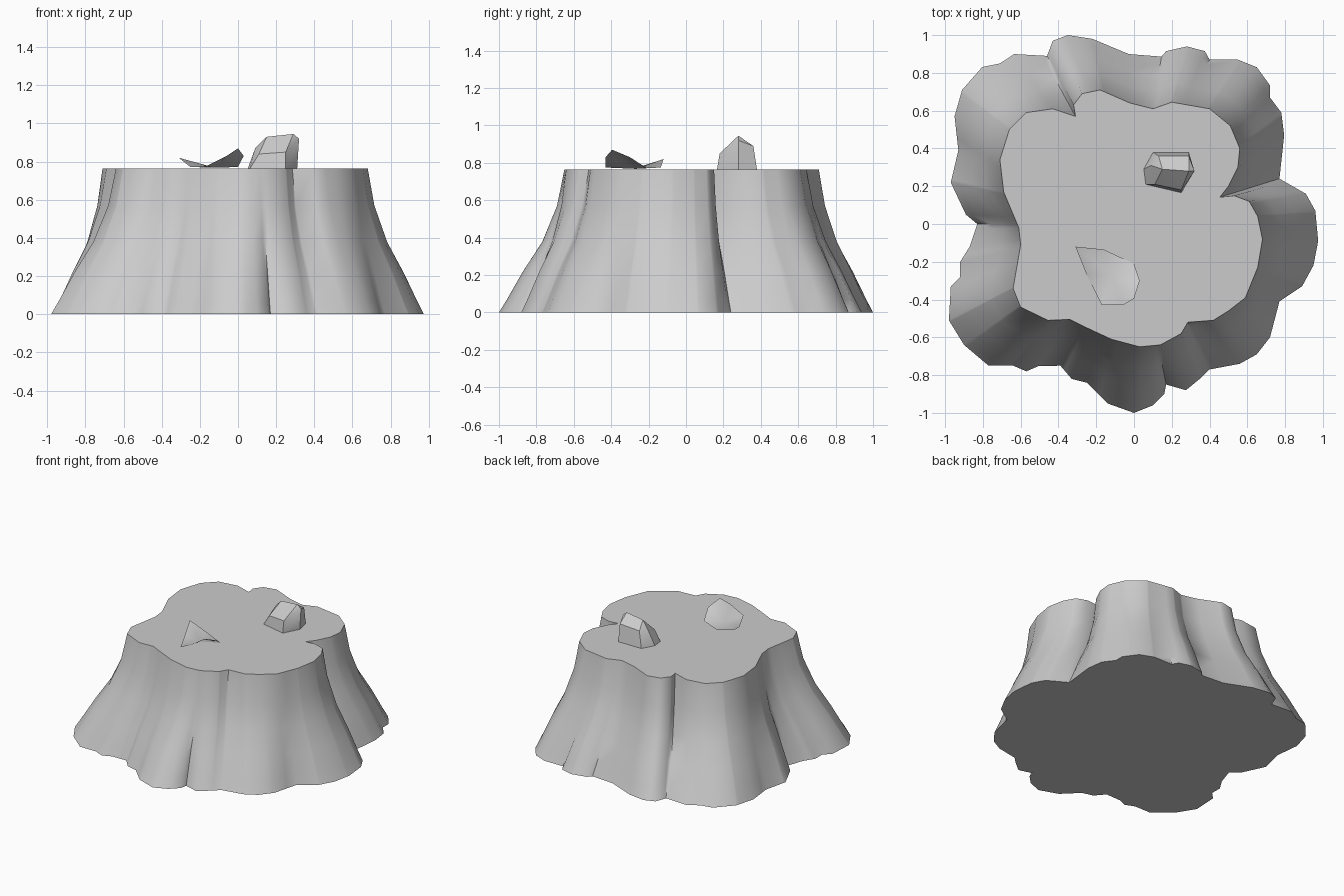
import bpy, bmesh, math

if "Cube" in bpy.data.objects:
    bpy.data.objects.remove(bpy.data.objects["Cube"])

TOP_Z = 0.765

# outlines seen from above
BASE = [(.91, .16), (.96, .07), (.975, -.09), (.95, -.22), (.89, -.33), (.77, -.41), (.72, -.60),
        (.65, -.69), (.56, -.74), (.40, -.77), (.36, -.81), (.275, -.88), (.17, -.85), (.16, -.90),
        (.10, -.96), (0, -1), (-.14, -.95), (-.25, -.84), (-.33, -.82), (-.39, -.75), (-.50, -.75),
        (-.57, -.78), (-.64, -.75), (-.77, -.75), (-.90, -.64), (-.98, -.51), (-.97, -.33),
        (-.92, -.28), (-.92, -.20), (-.87, -.12), (-.83, 0), (-.89, .05), (-.97, .22), (-.93, .39),
        (-.95, .57), (-.91, .71), (-.81, .83), (-.71, .85), (-.64, .90), (-.46, .89), (-.43, .97),
        (-.35, 1), (-.22, .98), (-.03, .90), (.14, .88), (.17, .915), (.28, .94), (.375, .915),
        (.40, .87), (.55, .87), (.65, .83), (.72, .74), (.72, .67), (.78, .59), (.795, .47), (.77, .24)]
RIM = [(.655, .04), (.68, -.08), (.655, -.23), (.59, -.39), (.50, -.46), (.42, -.51), (.285, -.52),
       (.25, -.58), (.14, -.64), (.03, -.65), (-.12, -.61), (-.26, -.545), (-.34, -.505),
       (-.455, -.51), (-.60, -.44), (-.64, -.34), (-.60, -.11), (-.61, -.02), (-.69, .17),
       (-.71, .34), (-.66, .50), (-.57, .59), (-.43, .61), (-.31, .57), (-.32, .63), (-.275, .69),
       (-.18, .71), (-.02, .64), (.10, .61), (.20, .645), (.40, .61), (.51, .52), (.56, .40),
       (.55, .30), (.50, .20), (.44, .14), (.53, .15), (.61, .12)]
# flare: (height, how far from base outline to rim outline)
FLARE = [(0, 0), (.07, .12), (.22, .36), (.38, .65), (.57, .88), (TOP_Z, 1)]


def angle(p):
    return math.atan2(p[1], p[0]) % math.tau


def hit(outline, a):
    """Point where a ray from the axis at angle a meets the outline."""
    c, s = math.cos(a), math.sin(a)
    pts = sorted(outline, key=angle)
    for i, p in enumerate(pts):
        q = pts[(i + 1) % len(pts)]
        span = (angle(q) - angle(p)) % math.tau
        if (a - angle(p)) % math.tau <= span:
            dx, dy = q[0] - p[0], q[1] - p[1]
            r = (p[0] * dy - p[1] * dx) / (c * dy - s * dx)
            return r * c, r * s


def add_object(name, bm, smooth):
    bmesh.ops.recalc_face_normals(bm, faces=bm.faces)
    me = bpy.data.meshes.new(name)
    bm.to_mesh(me)
    bm.free()
    ob = bpy.data.objects.new(name, me)
    bpy.context.collection.objects.link(ob)
    if smooth:
        bpy.ops.object.select_all(action='DESELECT')
        ob.select_set(True)
        bpy.context.view_layer.objects.active = ob
        bpy.ops.object.shade_smooth_by_angle(angle=math.radians(smooth))
    return ob


# stump trunk: loft from root outline to cut rim
angles = []
for a in sorted(angle(p) for p in BASE + RIM):
    if not angles or a - angles[-1] > .006:
        angles.append(a)
pairs = [(hit(BASE, a), hit(RIM, a)) for a in angles]
bm = bmesh.new()
rings = [[bm.verts.new((b[0] + (t[0] - b[0]) * f, b[1] + (t[1] - b[1]) * f, z)) for b, t in pairs]
         for z, f in FLARE]
n = len(pairs)
for lo, hi in zip(rings, rings[1:]):
    for i in range(n):
        j = (i + 1) % n
        bm.faces.new((lo[i], lo[j], hi[j], hi[i]))
bm.faces.new(rings[0][::-1])
bm.faces.new(rings[-1])
add_object("stump_trunk", bm, 50)

# faceted knob on the cut surface
foot = [(.05, .29), (.06, .21), (.25, .165), (.31, .28), (.29, .38), (.10, .38)]
crown = [(.09, .31, .87), (.15, .29, .93), (.29, .28, .945), (.32, .28, .92),
         (.11, .21, .84), (.25, .18, .85), (.29, .36, .89), (.13, .36, .88)]
bm = bmesh.new()
for p in [(x, y, TOP_Z - .005) for x, y in foot] + crown:
    bm.verts.new(p)
bmesh.ops.convex_hull(bm, input=bm.verts)
add_object("wood_knob", bm, 35)

# curled chip lying on the cut surface
edge = [(-.31, -.12, .82), (-.16, -.135, .775), (0, -.21, .772), (.03, -.30, .83),
        (0, -.395, .87), (-.06, -.43, .83), (-.17, -.43, .775), (-.25, -.27, .772)]
bm = bmesh.new()
mid = bm.verts.new((-.12, -.27, .768))
loop = [bm.verts.new(p) for p in edge]
for i, v in enumerate(loop):
    bm.faces.new((mid, loop[i - 1], v))
add_object("curled_chip", bm, 60)
